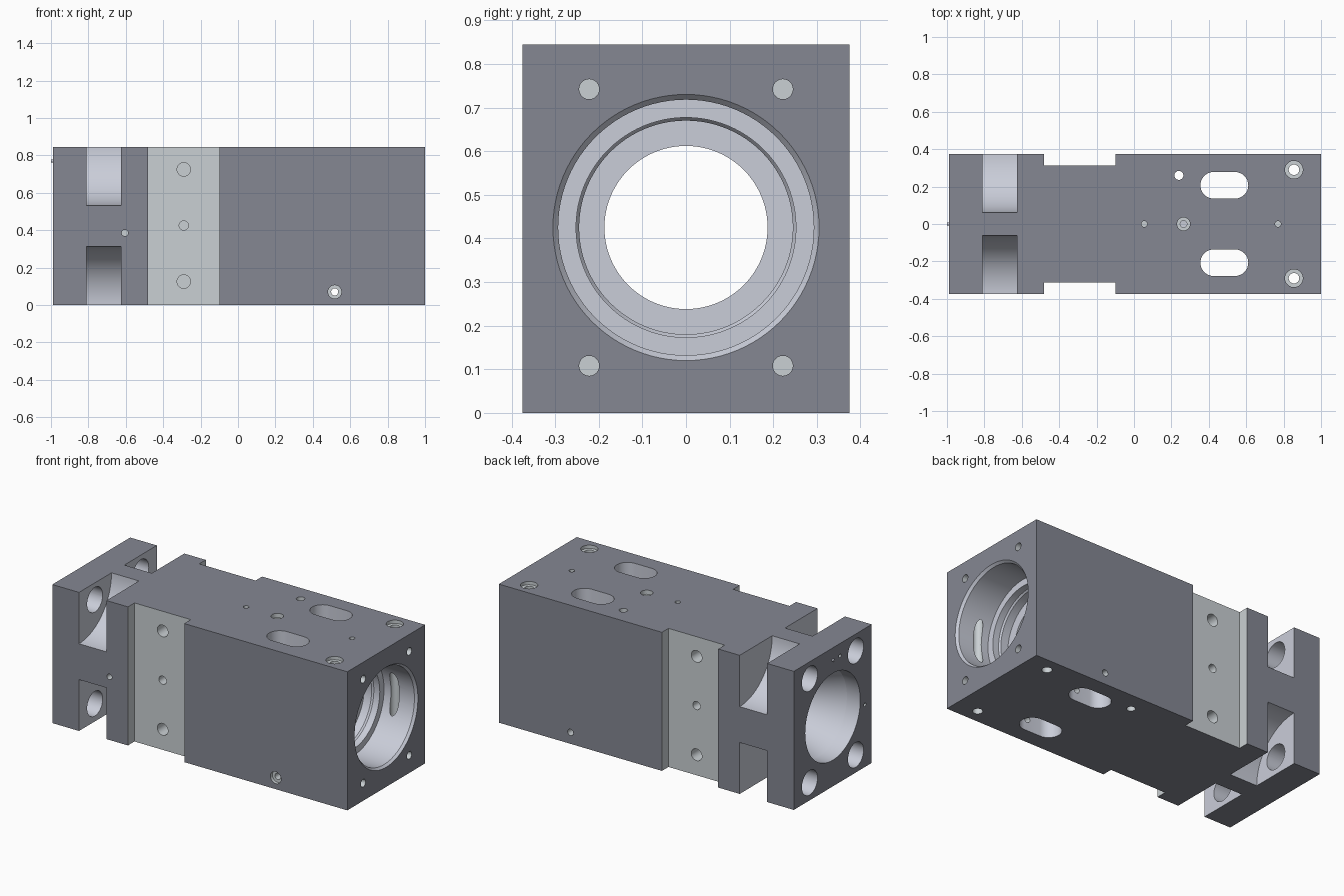
import bpy, bmesh
from math import cos, sin, pi

if "Cube" in bpy.data.objects:
    bpy.data.objects.remove(bpy.data.objects["Cube"])

AXIS_Z = 0.425            # height of the main bore
W, H = 0.375, 0.845       # half width, height


def material(name, color):
    mat = bpy.data.materials.new(name)
    mat.diffuse_color = (*color, 1)
    mat.use_nodes = True
    mat.node_tree.nodes["Principled BSDF"].inputs["Base Color"].default_value = mat.diffuse_color
    return mat


# Dark outside, bluish bores and pockets, neutral grooves and holes
DARK, BORE, GROOVE = 0, 1, 2
MATS = [material("dark_metal", (0.234, 0.245, 0.29)),
        material("bore_metal", (0.59, 0.613, 0.694)),
        material("groove_metal", (0.59, 0.63, 0.655))]


def new_object(name, bm, mat):
    bmesh.ops.recalc_face_normals(bm, faces=bm.faces)
    for face in bm.faces:
        face.material_index = mat
    mesh = bpy.data.meshes.new(name)
    for m in MATS:
        mesh.materials.append(m)
    bm.to_mesh(mesh)
    bm.free()
    ob = bpy.data.objects.new(name, mesh)
    bpy.context.collection.objects.link(ob)
    return ob


def stack(name, rings, mat=BORE):
    """Closed solid through a series of matching point rings."""
    bm = bmesh.new()
    loops = [[bm.verts.new(p) for p in ring] for ring in rings]
    n = len(loops[0])
    for a, b in zip(loops, loops[1:]):
        for i in range(n):
            j = (i + 1) % n
            bm.faces.new((a[i], a[j], b[j], b[i]))
    bm.faces.new(loops[0])
    bm.faces.new(loops[-1])
    return new_object(name, bm, mat)


def turned(name, axis, u, v, profile, n=32, mat=BORE):
    """Turned solid along an axis; profile is (position, radius) pairs."""
    def point(t, r, a):
        p, q = u + r * cos(a), v + r * sin(a)
        return {'x': (t, p, q), 'y': (p, t, q), 'z': (p, q, t)}[axis]
    return stack(name, [[point(t, r, 2 * pi * i / n) for i in range(n)]
                        for t, r in profile], mat)


def box(name, x0, x1, y0, y1, z0, z1, mat):
    return stack(name, [[(x0, y0, z), (x1, y0, z), (x1, y1, z), (x0, y1, z)]
                        for z in (z0, z1)], mat)


def cut(cutter):
    mod = body.modifiers.new("cut", 'BOOLEAN')
    mod.operation, mod.solver, mod.object = 'DIFFERENCE', 'EXACT', cutter
    mod.material_mode = 'INDEX'
    bpy.ops.object.modifier_apply(modifier=mod.name)
    bpy.data.objects.remove(cutter)


def drill(axis, u, v, profile, n=32, mat=GROOVE):
    cut(turned("drill", axis, u, v, profile, n, mat))


# Main block
body = box("housing_block", -0.99, 1.0, -W, W, 0, H, DARK)
bpy.context.view_layer.objects.active = body
body.select_set(True)

# Stepped main bore, open at both ends
drill('x', 0, AXIS_Z, [(-1.1, 0.265), (-0.90, 0.265), (-0.70, 0.187),
                       (0.68, 0.187), (0.68, 0.245), (0.73, 0.245),
                       (0.74, 0.252), (0.78, 0.252), (0.78, 0.293),
                       (0.985, 0.293), (1.0, 0.305), (1.1, 0.305)], 96, BORE)

for s in (-1, 1):
    # Side groove with three blind holes
    y0, y1 = sorted((s * 0.312, s * 0.5))
    cut(box("groove", -0.48, -0.10, y0, y1, -0.1, 1, GROOVE))
    for z, r in ((0.125, 0.036), (AXIS_Z, 0.025), (0.725, 0.036)):
        drill('y', -0.29, z, [(s * 0.21, r), (s * 0.45, r)])

    # Corner screw pockets, flange holes and end face holes
    for corner_z, hole_z in ((0, 0.108), (H, 0.742)):
        drill('x', s * W, corner_z, [(-0.81, 0.313), (-0.625, 0.313)], 96, BORE)
        drill('x', s * 0.222, hole_z, [(-1.1, 0.075), (-0.75, 0.075)], 48, BORE)
        drill('x', s * 0.222, hole_z, [(0.9, 0.023), (1.1, 0.023)])

    # Long access slots through top and bottom
    r, ends = 0.071, []
    for i in range(34):
        a = -pi / 2 + pi * (i % 17) / 16 + (pi if i > 16 else 0)
        cx = 0.483 + (0.057 if i < 17 else -0.057)
        ends.append((cx + r * cos(a), s * 0.207 + r * sin(a)))
    cut(stack("slot", [[(x, y, z) for x, y in ends] for z in (-0.1, 1)]))

    # Counterbored through holes near the open end
    drill('z', 0.855, s * 0.29, [(-0.1, 0.028), (0.825, 0.028),
                                 (0.825, 0.048), (1, 0.048)])

# Small holes in the top
drill('z', 0.24, 0.26, [(-0.1, 0.024), (1, 0.024)])
drill('z', 0.265, 0, [(0.5, 0.018), (0.82, 0.018), (0.82, 0.035), (1, 0.035)])
for x in (0.055, 0.77):
    drill('z', x, 0, [(0.77, 0.016), (1, 0.016)])

# Cross hole low in the sides and small front hole
drill('y', 0.517, 0.07, [(-0.5, 0.036), (-0.355, 0.036),
                         (-0.355, 0.019), (0.5, 0.019)])
drill('y', -0.605, 0.385, [(-0.5, 0.017), (-0.3, 0.017)])

# Tiny holes in the flange end
for y, z in ((-0.07, 0.77), (-0.31, 0.38)):
    drill('x', y, z, [(-1.1, 0.01), (-0.93, 0.01)])

# Locating pin in the flange end
pin = turned("locating_pin", 'x', 0, 0.77, [(-1.0, 0.008), (-0.96, 0.008)])
pin.select_set(True)
bpy.ops.object.shade_smooth_by_angle(angle=pi / 12)
